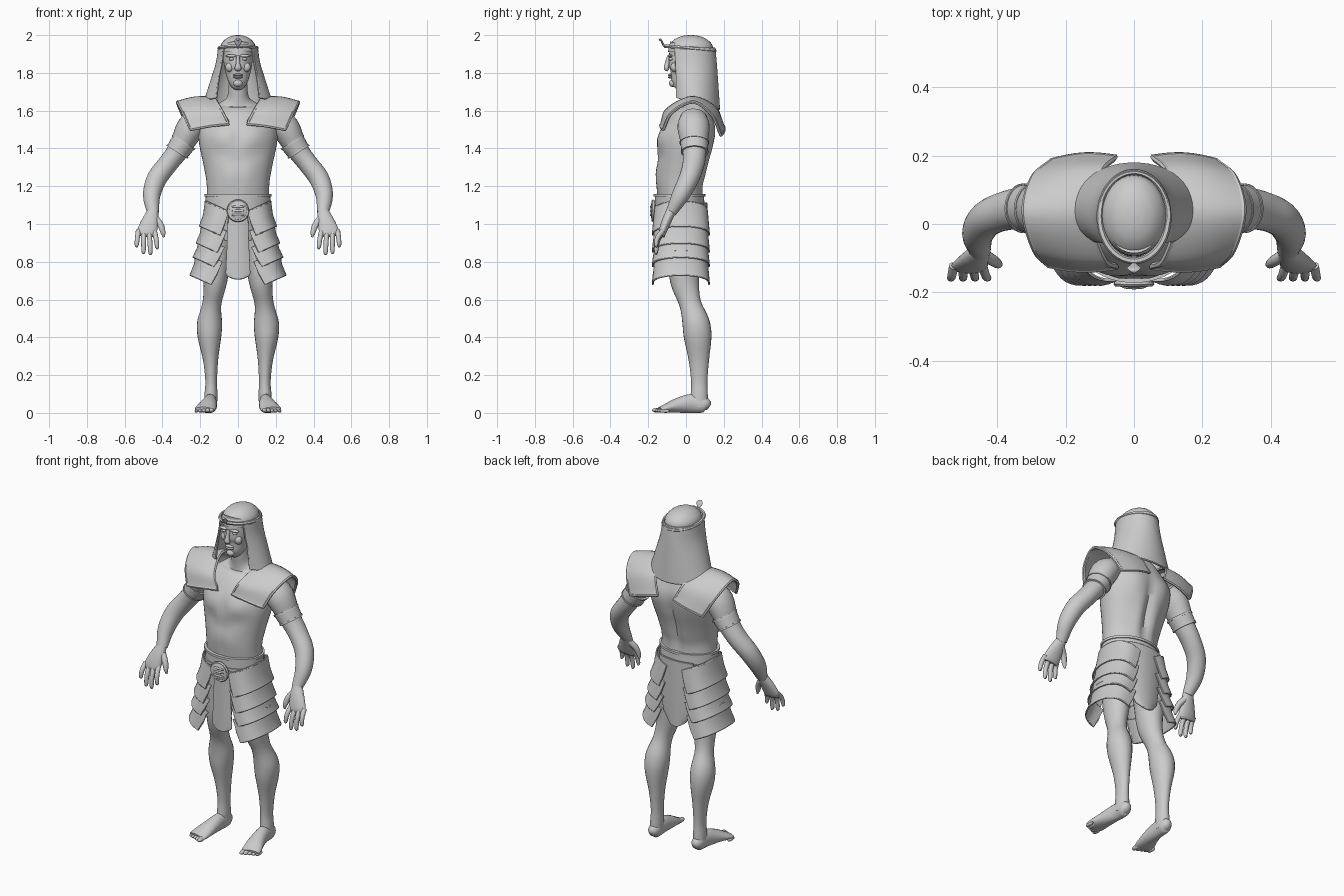
import bpy, bmesh
from math import sin, cos, pi, exp, radians
from mathutils import Vector

default = bpy.data.objects.get("Cube")
if default:
    bpy.data.objects.remove(default)

stone = bpy.data.materials.new("plain_grey")
stone.use_nodes = True
stone.diffuse_color = (.6, .6, .6, 1)
stone.node_tree.nodes["Principled BSDF"].inputs["Base Color"].default_value = stone.diffuse_color


def finish(name, bm, mirrored=False, thickness=0):
    """Turn a bmesh into a smooth shaded object, thickened and mirrored on request."""
    bmesh.ops.recalc_face_normals(bm, faces=bm.faces)
    mesh = bpy.data.meshes.new(name)
    bm.to_mesh(mesh)
    bm.free()
    mesh.materials.append(stone)
    obj = bpy.data.objects.new(name, mesh)
    bpy.context.collection.objects.link(obj)
    bpy.ops.object.select_all(action='DESELECT')
    bpy.context.view_layer.objects.active = obj
    obj.select_set(True)
    if thickness:
        solid = obj.modifiers.new("thickness", 'SOLIDIFY')
        solid.thickness, solid.offset = thickness, 0
        bpy.ops.object.modifier_apply(modifier=solid.name)
    bpy.ops.object.shade_smooth_by_angle(angle=radians(50))
    if mirrored:
        obj.modifiers.new("mirror", 'MIRROR')
    return obj


def spline(points, steps=4):
    """Smooth curve through points of any dimension."""
    pts = [Vector(p) for p in points]
    pts = [pts[0] * 2 - pts[1]] + pts + [pts[-1] * 2 - pts[-2]]
    curve = []
    for a, b, c, d in zip(pts, pts[1:], pts[2:], pts[3:]):
        for s in range(steps):
            t = s / steps
            curve.append(b + (c - a) * t / 2 + (a * 2 - b * 5 + c * 4 - d) * t * t / 2
                         + (b * 3 - a - c * 3 + d) * t ** 3 / 2)
    return curve + [pts[-2]]


def bridge(bm, rows, closed):
    """Join consecutive rows of vertices with quads."""
    for low, high in zip(rows, rows[1:]):
        count = len(low)
        for i in range(count if closed else count - 1):
            j = (i + 1) % count
            bm.faces.new((low[i], low[j], high[j], high[i]))


def tube(name, rings, mirrored=False, sides=24, steps=4, shape=None):
    """Closed limb through rings of (x, y, z, width radius, depth radius)."""
    bm, rows, path = bmesh.new(), [], spline(rings, steps)
    centres = [Vector(p[:3]) for p in path]
    for i, p in enumerate(path):
        along = (centres[min(i + 1, len(path) - 1)] - centres[max(i - 1, 0)]).normalized()
        across = Vector((1, 0, 0))
        across = (across - along * across.dot(along)).normalized()
        depth = along.cross(across)
        row = []
        for k in range(sides):
            a = 2 * pi * k / sides
            point = centres[i] + across * p[3] * cos(a) + depth * p[4] * sin(a)
            row.append(bm.verts.new(shape(point) if shape else point))
        rows.append(row)
    bridge(bm, rows, True)
    bm.faces.new(rows[0])
    bm.faces.new(rows[-1])
    return finish(name, bm, mirrored)


def ball(name, place, size, mirrored=False):
    bm = bmesh.new()
    bmesh.ops.create_uvsphere(bm, u_segments=20, v_segments=12, radius=1)
    bmesh.ops.scale(bm, vec=size, verts=bm.verts)
    bmesh.ops.translate(bm, vec=place, verts=bm.verts)
    return finish(name, bm, mirrored)


def cord(name, points, radius, mirrored=False):
    """Round bead that follows a closed loop."""
    bm, rows, count = bmesh.new(), [], len(points)
    for i, p in enumerate(points):
        along = (points[(i + 1) % count] - points[i - 1]).normalized()
        side = along.orthogonal().normalized() if not rows else side - along * side.dot(along)
        side.normalize()
        up = along.cross(side)
        rows.append([bm.verts.new(p + (side * cos(k * pi / 3) + up * sin(k * pi / 3)) * radius)
                     for k in range(6)])
    bridge(bm, rows, True)
    # close the loop where the two ends line up best
    first, last = rows[0], rows[-1]
    shift = min(range(6), key=lambda s: (first[s].co - last[0].co).length)
    bridge(bm, [last, first[shift:] + first[:shift]], True)
    return finish(name, bm, mirrored)


def sheet(name, rows, thickness, mirrored=False, bead=0):
    """Thick curved panel, with an optional beaded border."""
    bm = bmesh.new()
    bridge(bm, [[bm.verts.new(p) for p in row] for row in rows], False)
    finish(name, bm, mirrored, thickness)
    if bead:
        border = list(rows[0]) + [r[-1] for r in rows[1:-1]]
        border += list(rows[-1])[::-1] + [r[0] for r in rows[-2:0:-1]]
        cord(name + "_border", border, bead, mirrored)


# Torso with chest, belly and back muscles
def muscles(p):
    front = [(.09, 1.46, .06, .045, .012), (0, 1.45, .02, .06, -.012), (.09, 1.37, .05, .03, -.008),
             (0, 1.34, .05, .03, -.008), (.05, 1.26, .04, .05, .006), (0, 1.21, .015, .02, -.01)]
    back = [(0, 1.35, .025, .16, -.025), (.1, 1.48, .05, .07, .012), (.05, 1.25, .03, .1, .008)]
    bumps, sign = (front, -1) if p.y < 0 else (back, 1)
    push = sum(h * exp(-((abs(p.x) - x) / w) ** 2 - ((p.z - z) / t) ** 2) for x, z, w, t, h in bumps)
    return p + Vector((0, sign * push * min(1, abs(p.y) * 15), 0))


tube("torso", [(0, -.01, .92, .13, .1), (0, -.02, 1.05, .165, .115), (0, -.035, 1.2, .165, .122),
               (0, -.025, 1.3, .18, .132), (0, -.005, 1.42, .205, .148), (0, .02, 1.5, .21, .138),
               (0, .035, 1.56, .2, .118), (0, .045, 1.62, .13, .078), (0, .035, 1.66, .065, .06),
               (0, .02, 1.72, .05, .052), (0, .01, 1.8, .05, .05)], sides=48, shape=muscles)

# Head and face
tube("head", [(0, -.06, 1.722, .02, .02), (0, -.04, 1.745, .045, .048), (0, -.01, 1.8, .066, .08),
              (0, 0, 1.87, .078, .092), (0, .02, 1.93, .085, .112)], sides=32)
tube("nose", [(0, -.09, 1.89, .009, .01), (0, -.1, 1.85, .011, .012), (0, -.103, 1.825, .018, .014),
              (0, -.092, 1.815, .012, .008)], sides=12)
ball("brow", (.036, -.084, 1.89), (.03, .012, .008), True)
ball("eye", (.035, -.08, 1.873), (.014, .012, .008), True)
ball("cheek", (.045, -.062, 1.83), (.022, .02, .025), True)
for lip, height in (("upper_lip", 1.789), ("lower_lip", 1.777)):
    ball(lip, (0, -.082, height), (.026, .014, .007))
ball("chin", (0, -.07, 1.745), (.024, .02, .02))

# Head cloth, crown and band
tube("crown", [(0, .025, 1.91, .095, .12), (0, .025, 1.95, .09, .113), (0, .025, 1.98, .065, .082),
               (0, .025, 1.995, .035, .045), (0, .025, 2, .008, .01)], sides=32)
cloth = []
for cy, z, rx, ry, gap in spline([(.025, 1.93, .1, .125, 50), (.03, 1.85, .112, .128, 50),
                                  (.04, 1.75, .143, .126, 46), (.048, 1.645, .176, .126, 40)]):
    angles = [radians(gap + (360 - 2 * gap) * k / 40) for k in range(41)]
    drop = .035 * (1.93 - z) / .285
    cloth.append([Vector((rx * sin(a), cy - ry * cos(a), z + drop * cos(a))) for a in angles])
sheet("head_cloth", cloth, .012, bead=.006)
band = [Vector((.1 * cos(a), .022 + .13 * sin(a), 1.93 - .012 * sin(a)))
        for a in (2 * pi * k / 40 for k in range(40))]
cord("head_band", band, .01)
tube("serpent_ornament", [(0, -.105, 1.935, .006, .006), (0, -.118, 1.945, .008, .006),
                          (0, -.128, 1.965, .02, .005), (0, -.136, 1.978, .014, .005),
                          (0, -.142, 1.972, .004, .004)], sides=12)

# Arms, hands and arm bands
tube("arm", [(.19, .04, 1.565, .06, .07), (.25, .04, 1.51, .075, .085), (.31, .045, 1.4, .058, .065),
             (.37, .04, 1.32, .053, .058), (.43, .015, 1.24, .053, .053), (.457, -.03, 1.15, .046, .046),
             (.45, -.08, 1.06, .031, .028)], True)
tube("arm_band", [(.286, .044, 1.436, .068, .075), (.322, .046, 1.382, .062, .069)], True, steps=1)
for start in ((.286, .044, 1.436, .071, .078), (.318, .046, 1.388, .066, .073)):
    x, y, z, w, d = start
    tube("arm_band_edge", [start, (x + .005, y, z - .008, w, d)], True, steps=1)
tube("palm", [(.45, -.078, 1.07, .029, .026), (.467, -.105, 1.01, .045, .025),
              (.483, -.125, .955, .052, .02), (.486, -.13, .935, .045, .012)], True)
for i, length in enumerate((.07, .1, .095, .06)):
    x, tip = .443 + .028 * i, .428 + .036 * i
    tube("finger", [(x, -.122, .965, .014, .013), (x * .4 + tip * .6, -.15, .955 - length * .45, .013, .013),
                    (tip, -.158, .95 - length, .011, .01), (tip, -.152, .938 - length, .004, .004)],
         True, sides=12)
tube("thumb", [(.44, -.09, 1.035, .018, .018), (.41, -.108, .995, .017, .016), (.397, -.118, .955, .013, .012),
               (.393, -.118, .93, .005, .005)], True, sides=12)

# Legs, feet and toes
tube("leg", [(.1, -.01, 1.02, .085, .1), (.115, -.01, .85, .08, .09), (.12, -.007, .7, .063, .077),
             (.138, .022, .58, .05, .058), (.15, .052, .48, .066, .072), (.151, .062, .4, .062, .073),
             (.145, .068, .28, .04, .054), (.142, .07, .17, .031, .043), (.143, .07, .1, .034, .045),
             (.145, .07, .03, .034, .048)], True)
tube("foot", [(.143, .122, .03, .015, .016), (.144, .1, .042, .033, .041), (.147, .03, .05, .036, .05),
              (.158, -.05, .038, .047, .038), (.172, -.11, .023, .055, .023), (.178, -.14, .016, .052, .015)], True)
for i in range(5):
    ball("toe", (.14 + .02 * i, -.15 + .009 * i, .014 - .001 * i), (.014 - .001 * i, .03, .013 - .001 * i), True)

# Shoulder plates arching from chest to back
inner = spline([(.05, -.125, 1.53), (.09, -.1, 1.605), (.13, .03, 1.67), (.1, .15, 1.62), (.055, .195, 1.52)], 6)
outer = spline([(.25, -.12, 1.5), (.29, -.075, 1.59), (.32, .035, 1.645), (.295, .135, 1.58), (.24, .185, 1.47)], 6)
plate = []
for a, b in zip(inner, outer):
    lift = (a + b) / 2 - Vector((.15, .035, 1.45))
    plate.append([a.lerp(b, k / 8) + lift.normalized() * .012 * sin(pi * k / 8) for k in range(9)])
sheet("shoulder_plate", plate, .012, True, bead=.009)


# Skirt guards in four overlapping tiers
def guard_edge(near, far, height, reach):
    edge = []
    for k in range(25):
        a = pi * (k / 24 - .5)
        x = near + (far - near) * max(cos(a), 0) ** .7
        edge.append(Vector((x, -.027 + reach * sin(a), height - .45 * (far - x))))
    return edge


tiers = [(1.12, .99), (1.02, .9), (.935, .825), (.86, .73)]
for i, (top, bottom) in enumerate(tiers):
    spread = .016 * i
    high = guard_edge(.052 + spread * .7, .172 + spread, top, .138)
    low = guard_edge(.095 + spread, .202 + spread * 1.05, bottom, .149)
    middle = [a.lerp(b, .55) + Vector(((a.x + b.x) * -.02, 0, 0)) for a, b in zip(high, low)]
    sheet("skirt_guard", [high, middle, low], .008, True, bead=.005)

# Belt, buckle and hanging cloths
tube("belt", [(0, -.033, 1.08, .172, .132), (0, -.035, 1.15, .171, .13)], sides=48, steps=1)
for z in (1.085, 1.145):
    tube("belt_edge", [(0, -.035, z, .177, .137), (0, -.035, z + .014, .177, .137)], sides=48, steps=1)
ball("buckle", (0, -.172, 1.07), (.058, .016, .058))
ring = [2 * pi * k / 32 for k in range(32)]
cord("buckle_ring", [Vector((.052 * cos(a), -.175, 1.07 + .052 * sin(a))) for a in ring], .008)
for offset in (-.022, 0, .022):
    ball("buckle_ridge", (0, -.184, 1.07 + offset), (.036, .007, .007))


def hanging(name, depth, curve, outline):
    rows = []
    for z, w, sag in spline(outline):
        rows.append([Vector((w * k / 6, depth + curve * (k / 6) ** 2, z + sag * (k / 6) ** 2))
                     for k in range(-6, 7)])
    sheet(name, rows, .01, bead=.005)


hanging("front_cloth", -.162, .012, [(1.06, .048, 0), (.9, .053, 0), (.75, .06, 0), (.71, .057, .02)])
hanging("back_cloth", .108, -.02, [(1.11, .11, 0), (.95, .1, 0), (.8, .085, 0), (.72, .06, .03)])
